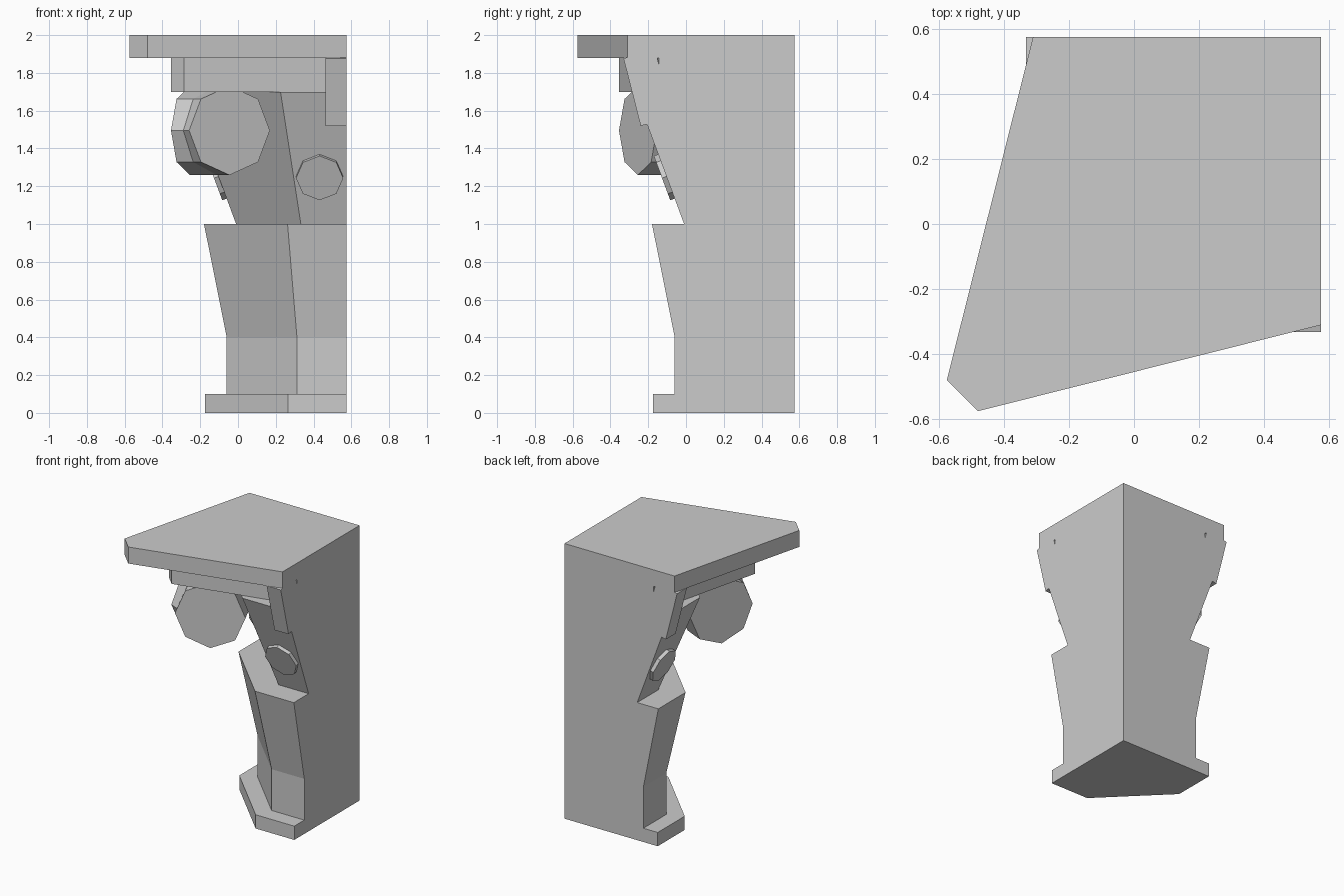
import bpy, bmesh, math
from mathutils import Vector, Matrix

if "Cube" in bpy.data.objects:
    bpy.data.objects.remove(bpy.data.objects["Cube"])

C = 0.575                                   # column axis and cut planes
SWAP = Matrix(((0, 1, 0, 0), (1, 0, 0, 0), (0, 0, 1, 0), (0, 0, 0, 1)))


def loft(name, rings, swap=False):
    """Closed solid through rings of equal point count; swap mirrors over x = y."""
    bm = bmesh.new()
    loops = [[bm.verts.new(p) for p in ring] for ring in rings]
    for a, b in zip(loops, loops[1:]):
        for i in range(len(a)):
            j = (i + 1) % len(a)
            bm.faces.new((a[i], a[j], b[j], b[i]))
    bm.faces.new(loops[0])
    bm.faces.new(loops[-1])
    if swap:
        bm.transform(SWAP)
    bmesh.ops.recalc_face_normals(bm, faces=bm.faces)
    me = bpy.data.meshes.new(name)
    bm.to_mesh(me)
    bm.free()
    ob = bpy.data.objects.new(name, me)
    bpy.context.collection.objects.link(ob)
    return ob


def quarter_octagon(apothem, z):
    h = apothem * math.tan(math.pi / 8)
    return [(C, C, z), (C, C - apothem, z), (C - h, C - apothem, z),
            (C - apothem, C - h, z), (C - apothem, C, z)]


def slab(name, near, far, end, z0, z1):
    """Corner plate with a clipped outer corner."""
    pts = [(C, C), (C, end), (near, far), (far, near), (end, C)]
    loft(name, [[(x, y, z) for x, y in pts] for z in (z0, z1)])


def disc(name, centre, u, v, back, r, depth, swap):
    """Eight-sided disc whose front face is at centre."""
    ring = [Vector(centre) + r * (math.cos(k * math.pi / 4) * u + math.sin(k * math.pi / 4) * v)
            for k in range(8)]
    loft(name, [ring, [p + back * depth for p in ring]], swap)


# Column: foot, shaft and flaring bell
loft("column_foot", [quarter_octagon(0.75, 0), quarter_octagon(0.75, 0.1)])
loft("column_shaft", [quarter_octagon(a, z) for a, z in ((0.635, 0.1), (0.635, 0.4), (0.755, 1.0))])
loft("capital_bell", [quarter_octagon(0.585, 1.0), quarter_octagon(0.845, 1.7)])

# Top plates
slab("lower_plate", -0.285, -0.355, -0.143, 1.7, 1.88)
slab("top_plate", -0.48, -0.575, -0.31, 1.88, 2.0)

# Ornaments, mirrored across the diagonal
turn = math.radians(25)
u_big = Vector((math.cos(turn), math.sin(turn), 0))
back_big = Vector((-math.sin(turn), math.cos(turn), 0))
tilt = math.atan2(0.26, 0.7)
v_small = Vector((0, -math.sin(tilt), math.cos(tilt)))
back_small = Vector((0, math.cos(tilt), math.sin(tilt)))
block = [(-0.24, 1.52), (-0.331, 1.877), (-0.163, 1.92), (-0.072, 1.562)]

for swap, side in ((False, "front"), (True, "left")):
    disc(f"corner_scroll_{side}", (-0.045, -0.255, 1.495), u_big, Vector((0, 0, 1)),
         back_big, 0.236, 0.16, swap)
    disc(f"small_scroll_{side}", (0.432, -0.127, 1.243), Vector((1, 0, 0)), v_small,
         back_small, 0.125, 0.08, swap)
    loft(f"centre_block_{side}", [[(x, y, z) for y, z in block] for x in (0.462, C)], swap)
